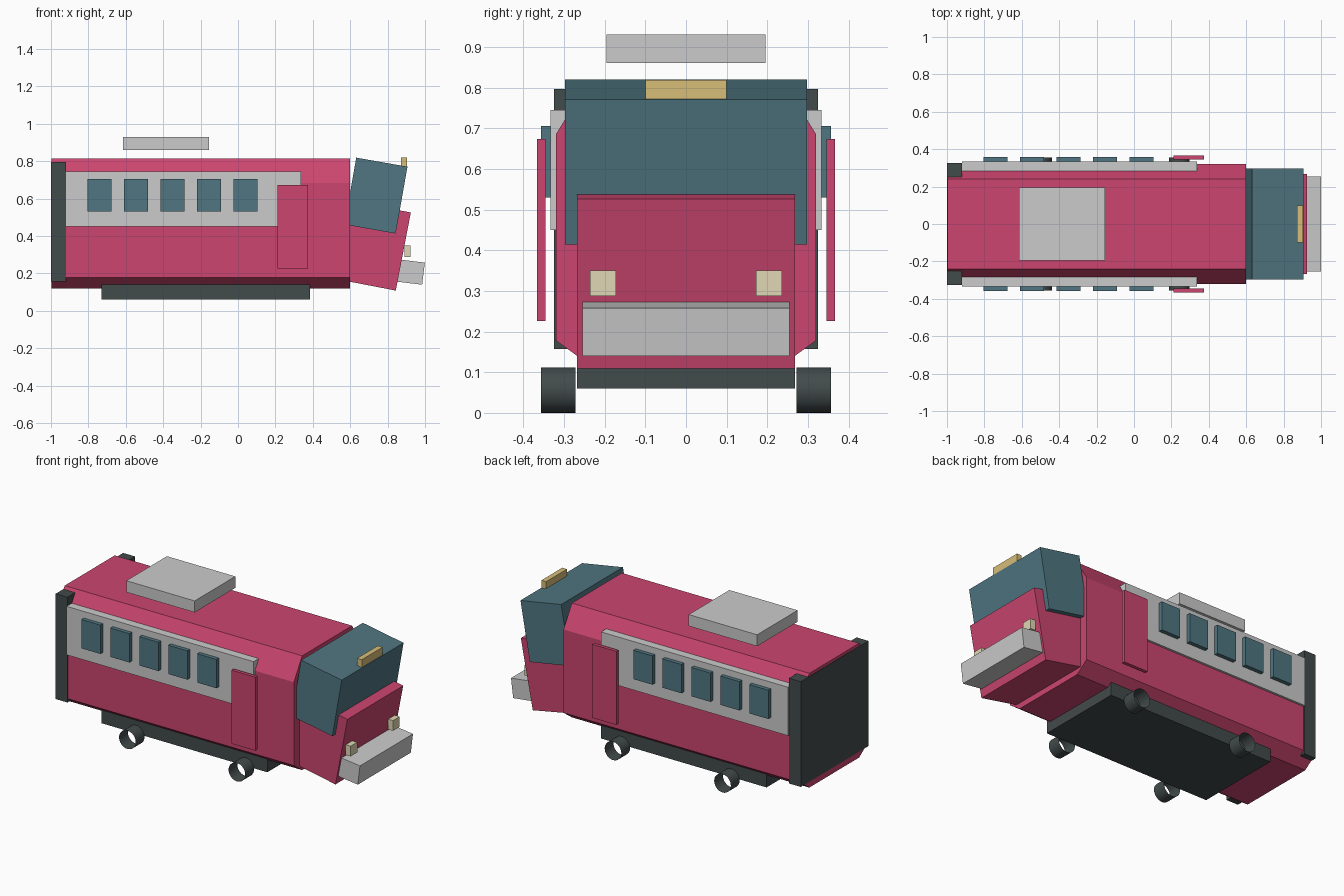
import bpy, bmesh, math

if "Cube" in bpy.data.objects:
    bpy.data.objects.remove(bpy.data.objects["Cube"])


def material(name, rgb):
    m = bpy.data.materials.new(name)
    m.diffuse_color = (*rgb, 1)
    m.use_nodes = True
    m.node_tree.nodes["Principled BSDF"].inputs["Base Color"].default_value = m.diffuse_color
    return m


RED = material("crimson paint", (0.60, 0.06, 0.16))
BLUE = material("tinted glass", (0.08, 0.18, 0.22))
DARK = material("dark trim", (0.055, 0.07, 0.07))
AMBER = material("amber lamp", (0.68, 0.51, 0.19))
CREAM = material("headlamp", (0.75, 0.68, 0.46))


def box(name, xs, ys, zs, mat=None, tilt=0):
    """Box from ranges, pitched by tilt degrees about its centre."""
    spans = (xs, ys, zs)
    bpy.ops.mesh.primitive_cube_add(size=1, location=[(a + b) / 2 for a, b in spans],
                                    rotation=(0, math.radians(tilt), 0))
    ob = bpy.context.object
    ob.name = name
    ob.scale = [abs(b - a) for a, b in spans]
    if mat:
        ob.data.materials.append(mat)
    return ob


def pitched(name, front_top, length, half_w, height, tilt, mat=None):
    """Pitched box placed by its upper front edge (x, z)."""
    t = math.radians(tilt)
    cx = front_top[0] - length / 2 * math.cos(t) - height / 2 * math.sin(t)
    cz = front_top[1] + length / 2 * math.sin(t) - height / 2 * math.cos(t)
    return box(name, (cx - length / 2, cx + length / 2), (-half_w, half_w),
               (cz - height / 2, cz + height / 2), mat, tilt)


# Body shell: chamfered cross-section extruded along x
section = [(0.24, 0.12), (0.32, 0.178), (0.32, 0.685), (0.24, 0.815),
           (-0.24, 0.815), (-0.32, 0.685), (-0.32, 0.178), (-0.24, 0.12)]
bm = bmesh.new()
face = bm.faces.new([bm.verts.new((-0.998, y, z)) for y, z in section])
ext = bmesh.ops.extrude_face_region(bm, geom=[face])
bmesh.ops.translate(bm, vec=(1.598, 0, 0),
                    verts=[v for v in ext["geom"] if isinstance(v, bmesh.types.BMVert)])
bmesh.ops.recalc_face_normals(bm, faces=bm.faces)
mesh = bpy.data.meshes.new("body")
bm.to_mesh(mesh)
bm.free()
mesh.materials.append(RED)
bpy.context.collection.objects.link(bpy.data.objects.new("body", mesh))

# Rear panel, chassis and roof unit
box("rear_panel", (-1.0, -0.92), (-0.325, 0.325), (0.157, 0.797), DARK)
box("chassis", (-0.73, 0.385), (-0.268, 0.268), (0.06, 0.15), DARK)
box("roof_unit", (-0.615, -0.155), (-0.195, 0.195), (0.86, 0.93))

# Cab: windscreen block, nose, bumper and lamps
pitched("windscreen", (0.906, 0.771), 0.278, 0.297, 0.363, 10, BLUE)
pitched("nose", (0.924, 0.526), 0.34, 0.268, 0.425, 10.9, RED)
pitched("bumper", (0.999, 0.258), 0.16, 0.255, 0.119, 7)
box("roof_lamp", (0.871, 0.903), (-0.1, 0.1), (0.768, 0.819), AMBER)

# Parts repeated on both sides
for side, s in (("right", -1), ("left", 1)):
    box(f"window_band_{side}", (-0.92, 0.338), (s * 0.283, s * 0.333), (0.45, 0.745))
    box(f"door_{side}", (0.212, 0.375), (s * 0.346, s * 0.367), (0.226, 0.673), RED)
    box(f"headlamp_{side}", (0.889, 0.923), (s * 0.172, s * 0.236), (0.288, 0.35), CREAM)
    for i in range(5):
        x = -0.74 + 0.195 * i
        box(f"window_{side}_{i + 1}", (x - 0.064, x + 0.064), (s * 0.32, s * 0.357),
            (0.53, 0.705), BLUE)
    # Open tube wheels
    for axle, x in (("rear", -0.495), ("front", 0.242)):
        bpy.ops.mesh.primitive_cylinder_add(vertices=32, radius=0.056, depth=0.084,
                                            end_fill_type='NOTHING',
                                            location=(x, s * 0.314, 0.056),
                                            rotation=(math.pi / 2, 0, 0))
        wheel = bpy.context.object
        wheel.name = f"wheel_{axle}_{side}"
        wheel.data.materials.append(DARK)
        bpy.ops.object.shade_smooth_by_angle()
